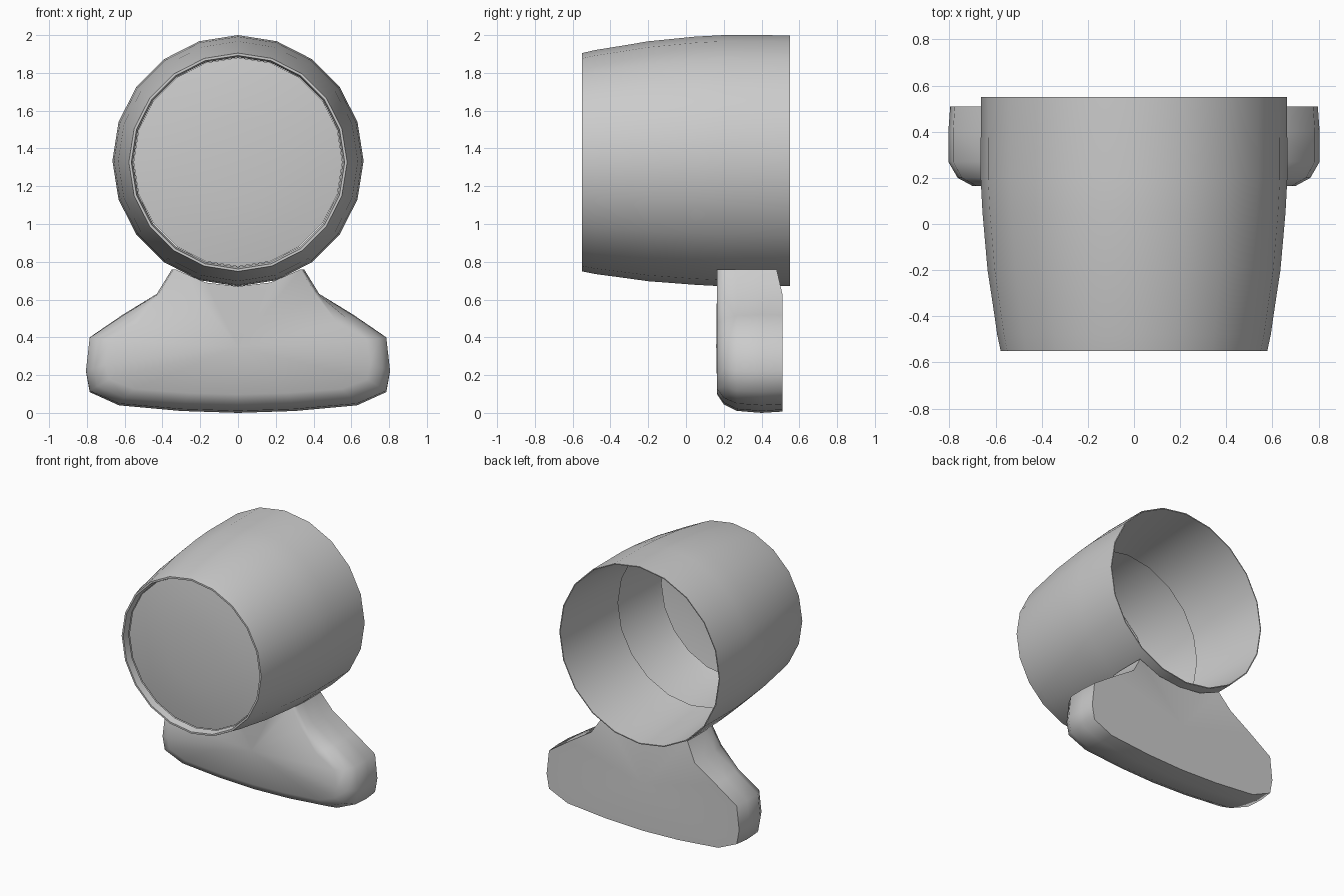
import bpy, bmesh, math

if "Cube" in bpy.data.objects:
    bpy.data.objects.remove(bpy.data.objects["Cube"])

CZ = 1.335  # height of the barrel axis


def finish(name, bm, angle):
    bmesh.ops.recalc_face_normals(bm, faces=bm.faces)
    me = bpy.data.meshes.new(name)
    bm.to_mesh(me)
    bm.free()
    ob = bpy.data.objects.new(name, me)
    bpy.context.collection.objects.link(ob)
    bpy.ops.object.select_all(action='DESELECT')
    ob.select_set(True)
    bpy.context.view_layer.objects.active = ob
    bpy.ops.object.shade_smooth_by_angle(angle=math.radians(angle))
    return ob


def loft(bm, rings):
    loops = [[bm.verts.new(p) for p in r] for r in rings]
    for a, b in zip(loops, loops[1:]):
        n = len(a)
        for i in range(n):
            j = (i + 1) % n
            bm.faces.new((a[i], a[j], b[j], b[i]))
    return loops


def circle(y, r, n):
    # the axis drops very slightly towards the front
    cz = CZ - 0.008 * max(0, -y) / 0.55
    return [(r * math.sin(2 * math.pi * i / n), y,
             cz + r * math.cos(2 * math.pi * i / n)) for i in range(n)]


# Hollow tapered barrel: inner lining ends mid-way, outer wall runs to a front lip
profile = [(-0.06, 0.605), (0.15, 0.63), (0.55, 0.657), (0.55, 0.664),
           (0.2, 0.665), (0.05, 0.657), (-0.2, 0.635), (-0.35, 0.612),
           (-0.48, 0.593), (-0.55, 0.578), (-0.55, 0.565), (-0.5, 0.555)]
bm = bmesh.new()
loft(bm, [circle(y, r, 20) for y, r in profile])
finish("helmet_shell", bm, 50)

# Shallow visor filling the front lip
visor = [(-0.495, 0.553), (-0.515, 0.42), (-0.53, 0.22)]
bm = bmesh.new()
loops = loft(bm, [circle(y, r, 20) for y, r in visor])
tip = bm.verts.new((0, -0.535, CZ - 0.008))
for i in range(20):
    bm.faces.new((loops[-1][i], loops[-1][(i + 1) % 20], tip))
finish("visor", bm, 60)

# Shoulder base: a half outline mirrored, layered from back to rounded front
half = [(0.18, 0.69), (0.35, 0.76), (0.43, 0.63), (0.61, 0.52), (0.785, 0.4),
        (0.805, 0.22), (0.785, 0.11), (0.63, 0.04), (0.3, 0.01)]
outline = [(0, 0.67)] + half + [(0, 0.0)] + [(-x, z) for x, z in reversed(half)]
layers = [(0.51, 0.99, 0.98), (0.4, 1, 1), (0.27, 1, 0.97),
          (0.2, 0.95, 0.87), (0.165, 0.87, 0.72)]


def layer(y, sx, sz):
    pts = []
    for x, z in outline:
        k = sx if z < 0.6 else 1 - (1 - sx) * 0.4
        # upper back edge leans slightly forward
        yy = y - (0.03 if y > 0.5 and z > 0.64 else 0)
        pts.append((x * k, yy, 0.35 + (z - 0.35) * sz if z < 0.6 else z))
    return pts


bm = bmesh.new()
loops = loft(bm, [layer(*l) for l in layers])
for loop, y in ((loops[0], 0.51), (loops[-1], 0.16)):
    c = bm.verts.new((0, y, 0.35))
    for i in range(len(loop)):
        bm.faces.new((loop[i], loop[(i + 1) % len(loop)], c))
finish("shoulder_base", bm, 75)
